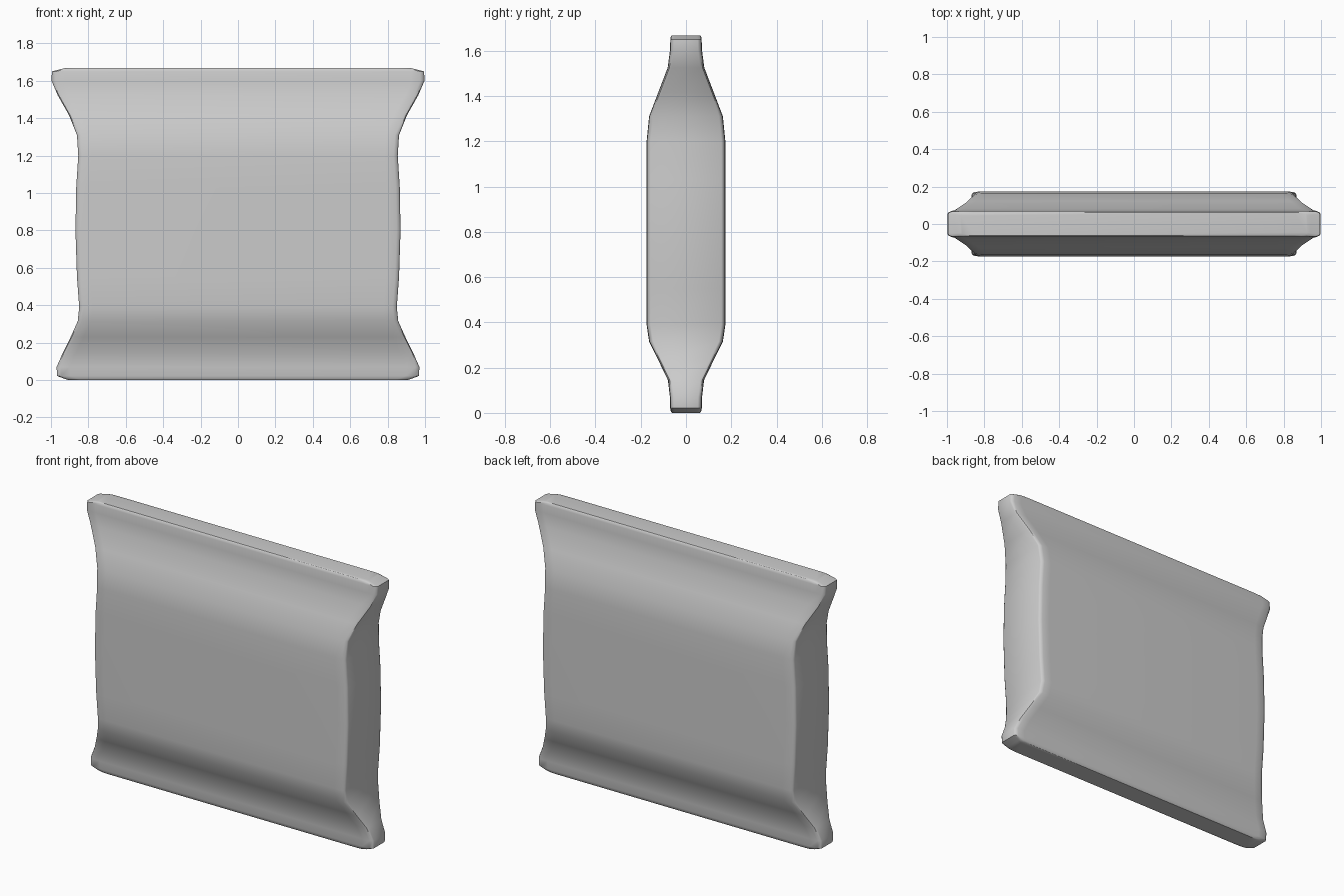
import bpy, bmesh, math

if "Cube" in bpy.data.objects:
    bpy.data.objects.remove(bpy.data.objects["Cube"])

# Levels from bottom to top: height, half width, half depth
LEVELS = [
    (0.0, 0.905, 0.062), (0.006, 0.925, 0.067), (0.022, 0.967, 0.07),
    (0.07, 0.97, 0.071), (0.145, 0.937, 0.08), (0.23, 0.895, 0.121),
    (0.315, 0.857, 0.163), (0.39, 0.849, 0.174), (0.55, 0.861, 0.174),
    (0.80, 0.869, 0.174), (1.03, 0.865, 0.174), (1.20, 0.854, 0.174),
    (1.31, 0.861, 0.163), (1.415, 0.903, 0.123), (1.525, 0.965, 0.081),
    (1.60, 0.997, 0.071), (1.65, 0.995, 0.069), (1.663, 0.945, 0.067),
    (1.668, 0.925, 0.062),
]


def section(w, d):
    """Rectangle with softly rounded upright edges."""
    quarter = [(w, d - 0.018), (w - 0.006, d - 0.008),
               (w - 0.022, d - 0.002), (w - 0.07, d)]
    half = quarter + [(-x, y) for x, y in reversed(quarter)]
    return half + [(-x, -y) for x, y in half]


# Cushion-like panel lofted through the levels
bm = bmesh.new()
rings = [[bm.verts.new((x, y, z)) for x, y in section(w, d)]
         for z, w, d in LEVELS]
for low, high in zip(rings, rings[1:]):
    n = len(low)
    for i in range(n):
        j = (i + 1) % n
        bm.faces.new((low[i], low[j], high[j], high[i]))
bm.faces.new(rings[0][::-1])
bm.faces.new(rings[-1])
bmesh.ops.recalc_face_normals(bm, faces=bm.faces)

mesh = bpy.data.meshes.new("flared_panel")
bm.to_mesh(mesh)
bm.free()
panel = bpy.data.objects.new("flared_panel", mesh)
bpy.context.collection.objects.link(panel)

# Smooth surface with crisp rims
bpy.context.view_layer.objects.active = panel
panel.select_set(True)
bpy.ops.object.shade_smooth_by_angle(angle=math.radians(40))
